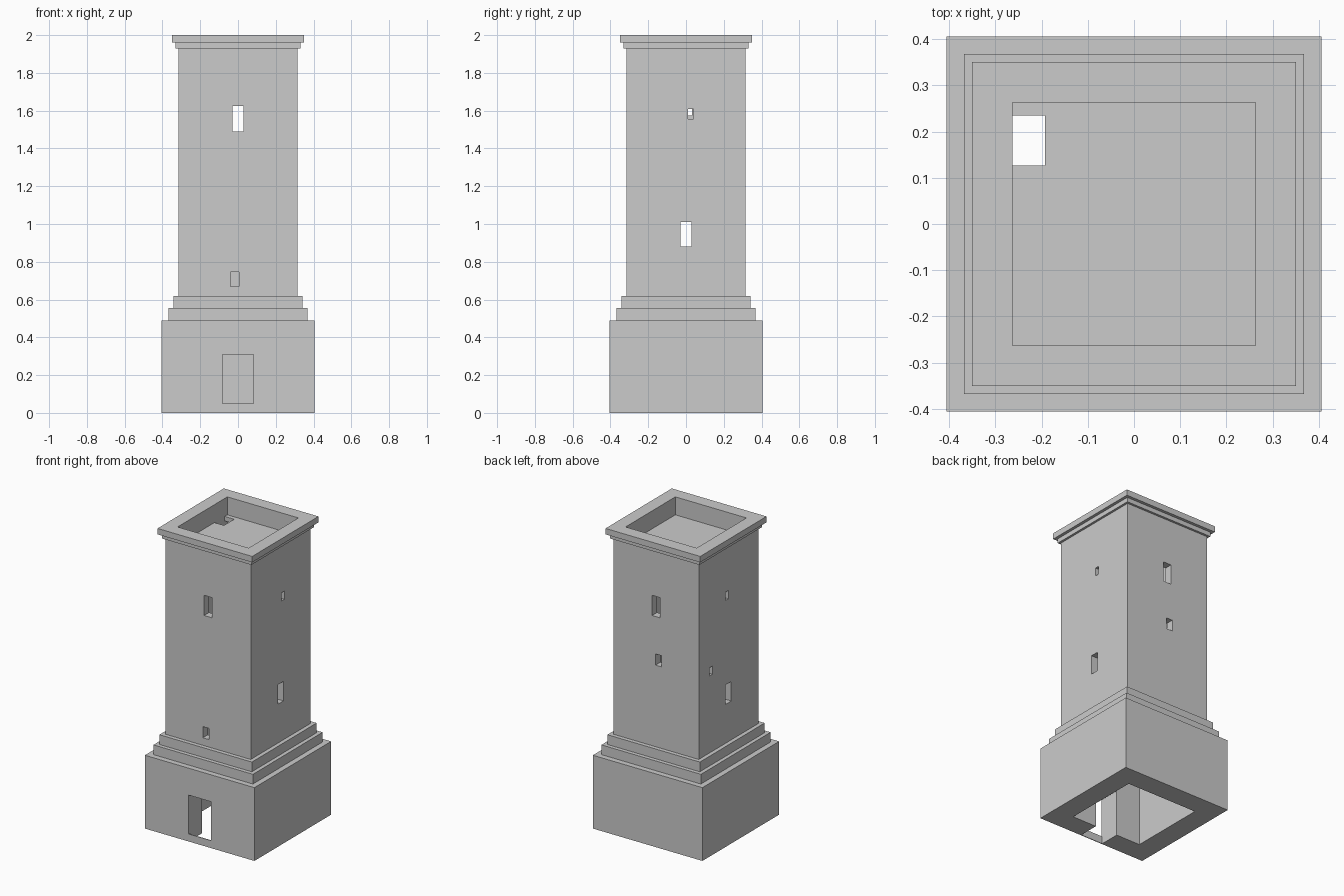
import bpy, bmesh

if "Cube" in bpy.data.objects:
    bpy.data.objects.remove(bpy.data.objects["Cube"])


def mesh_object(name, bm):
    bmesh.ops.recalc_face_normals(bm, faces=bm.faces[:])
    me = bpy.data.meshes.new(name)
    bm.to_mesh(me)
    bm.free()
    ob = bpy.data.objects.new(name, me)
    bpy.context.collection.objects.link(ob)
    return ob


def box(name, x0, x1, y0, y1, z0, z1):
    bm = bmesh.new()
    bmesh.ops.create_cube(bm, size=1)
    for v in bm.verts:
        v.co = (x1 if v.co.x > 0 else x0, y1 if v.co.y > 0 else y0, z1 if v.co.z > 0 else z0)
    return mesh_object(name, bm)


def square_sweep(name, profile):
    """Sweep a closed (half width, height) profile round a square."""
    bm = bmesh.new()
    rings = [[bm.verts.new((sx * r, sy * r, z)) for r, z in profile]
             for sx, sy in ((1, 1), (-1, 1), (-1, -1), (1, -1))]
    n = len(profile)
    for i in range(4):
        a, b = rings[i], rings[(i + 1) % 4]
        for j in range(n):
            k = (j + 1) % n
            bm.faces.new((a[j], a[k], b[k], b[j]))
    return mesh_object(name, bm)


def cut(target, *limits):
    cutter = box("opening_cutter", *limits)
    cutter.hide_render = True
    mod = target.modifiers.new("opening", 'BOOLEAN')
    mod.operation = 'DIFFERENCE'
    mod.solver = 'EXACT'
    mod.object = cutter
    bpy.context.view_layer.objects.active = target
    bpy.ops.object.modifier_apply(modifier=mod.name)
    bpy.data.objects.remove(cutter)


INNER = 0.263

# Hollow walls: stepped base, shaft and cornice
tower = square_sweep("tower_walls", [
    (0.405, 0), (0.405, 0.49), (0.368, 0.49), (0.368, 0.555),
    (0.342, 0.555), (0.342, 0.62), (0.315, 0.62), (0.315, 1.93),
    (0.33, 1.93), (0.33, 1.96), (0.35, 1.96), (0.35, 2.0),
    (INNER, 2.0), (INNER, 0)])

# Doorway, with an open threshold behind the front face
cut(tower, -0.083, 0.083, -0.5, -0.2, 0.05, 0.31)
cut(tower, -0.083, 0.083, -0.4, -0.2, -0.1, 0.1)

# Windows in front (-1) and back (1) walls: side, x range, z range
for s, x0, x1, z0, z1 in ((-1, -0.03, 0.03, 1.49, 1.625), (1, -0.03, 0.03, 1.49, 1.625),
                          (-1, -0.04, 0.005, 0.67, 0.745), (1, -0.04, 0.005, 1.165, 1.24)):
    y = sorted((s * 0.2, s * 0.5))
    cut(tower, x0, x1, *y, z0, z1)

# Windows in left (-1) and right (1) walls: side, y range, z range
for s, y0, y1, z0, z1 in ((-1, -0.028, 0.03, 0.88, 1.01), (1, -0.028, 0.03, 0.88, 1.01),
                          (1, 0.01, 0.04, 1.555, 1.61), (-1, 0.003, 0.033, 1.575, 1.63),
                          (-1, 0.17, 0.2, 1.135, 1.19)):
    x = sorted((s * 0.2, s * 0.5))
    cut(tower, *x, y0, y1, z0, z1)

# Roof deck with a hatch against the left wall
deck = box("roof_deck", -INNER, INNER, -INNER, INNER, 1.85, 1.88)
cut(deck, -0.3, -0.193, 0.127, 0.235, 1.7, 2.0)
